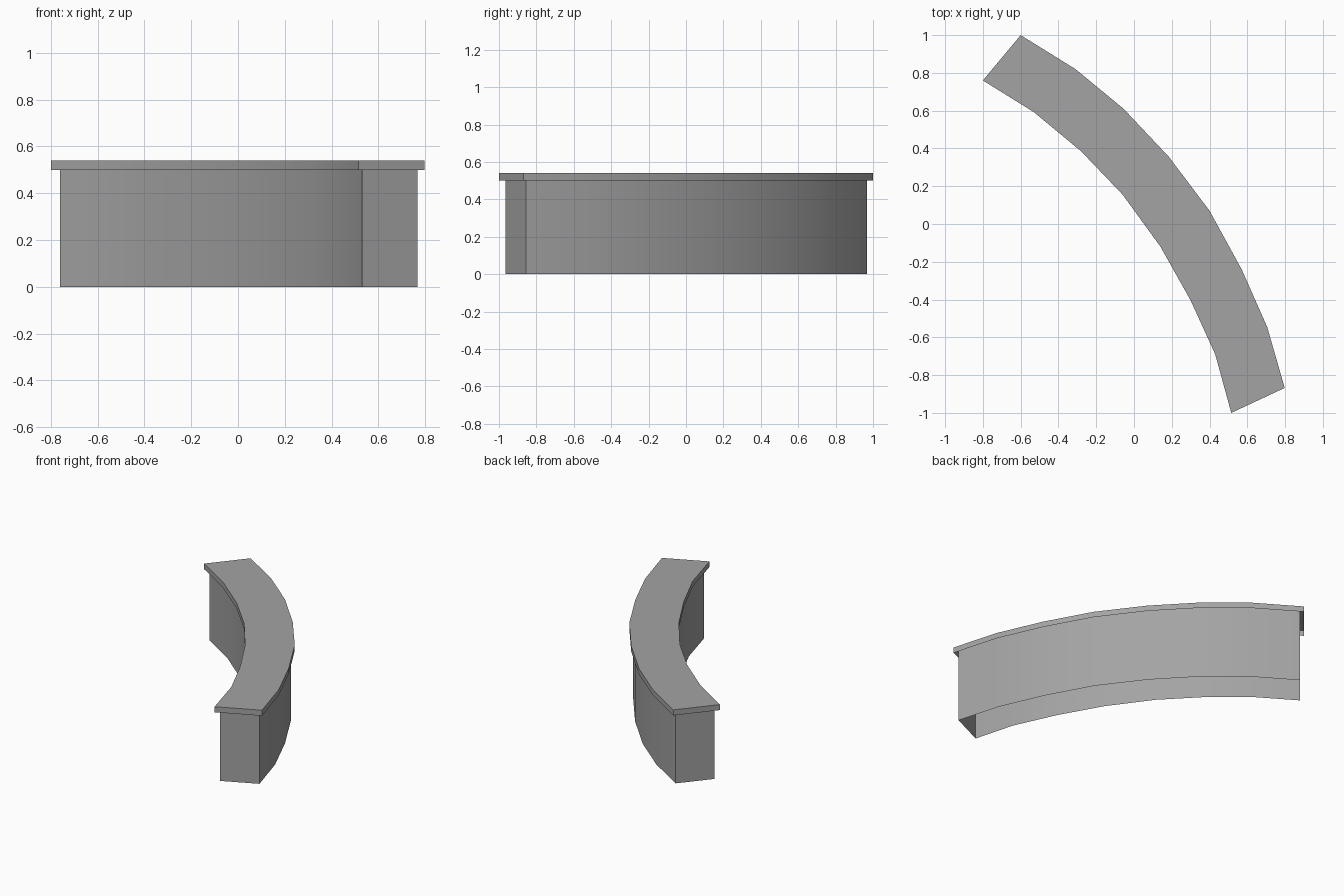
import bpy
import bmesh
from mathutils import Vector

cube = bpy.data.objects.get("Cube")
if cube:
    bpy.data.objects.remove(cube, do_unlink=True)

grey = bpy.data.materials.new("plain_grey")
grey.use_nodes = True
colour = (0.37, 0.37, 0.37, 1)
grey.diffuse_color = colour
grey.node_tree.nodes["Principled BSDF"].inputs["Base Color"].default_value = colour

# Plan of the curved wall: convex side, then concave side back again
OUTER = [(-.60, 1), (-.31, .82), (-.055, .61), (.185, .355),
         (.40, .07), (.57, -.24), (.705, -.545), (.798, -.868)]
INNER = [(-.80, .76), (-.53, .592), (-.28, .385), (-.06, .155),
         (.14, -.12), (.30, -.405), (.43, -.69), (.515, -1)]
PLAN = [Vector(p) for p in OUTER + INNER[::-1]]


def inset(loop, amount):
    """Offset a clockwise outline inward with mitred corners."""
    result = []
    for i, point in enumerate(loop):
        a = (point - loop[i - 1]).normalized()
        b = (loop[(i + 1) % len(loop)] - point).normalized()
        na, nb = Vector((a.y, -a.x)), Vector((b.y, -b.x))
        result.append(point + (na + nb) * amount / (1 + na.dot(nb)))
    return result


def shell(name, loop, bottom, top, closed_top):
    """Raise an outline into an open-bottomed shell."""
    bm = bmesh.new()
    low = [bm.verts.new((p.x, p.y, bottom)) for p in loop]
    high = [bm.verts.new((p.x, p.y, top)) for p in loop]
    n = len(loop)
    for i in range(n):
        j = (i + 1) % n
        bm.faces.new((low[j], low[i], high[i], high[j]))
    if closed_top:
        # Quads across the strip, pairing convex and concave points
        for i in range(n // 2 - 1):
            bm.faces.new((high[i], high[n - 1 - i], high[n - 2 - i], high[i + 1]))
    mesh = bpy.data.meshes.new(name)
    bm.to_mesh(mesh)
    bm.free()
    mesh.materials.append(grey)
    obj = bpy.data.objects.new(name, mesh)
    bpy.context.collection.objects.link(obj)
    bpy.ops.object.select_all(action='DESELECT')
    obj.select_set(True)
    bpy.context.view_layer.objects.active = obj
    bpy.ops.object.shade_smooth_by_angle(angle=0.5)
    return obj


# Hollow wall body running up inside the overhanging cap
shell("wall_body", inset(PLAN, .025), 0, .538, False)
shell("wall_cap", PLAN, .5, .54, True)
